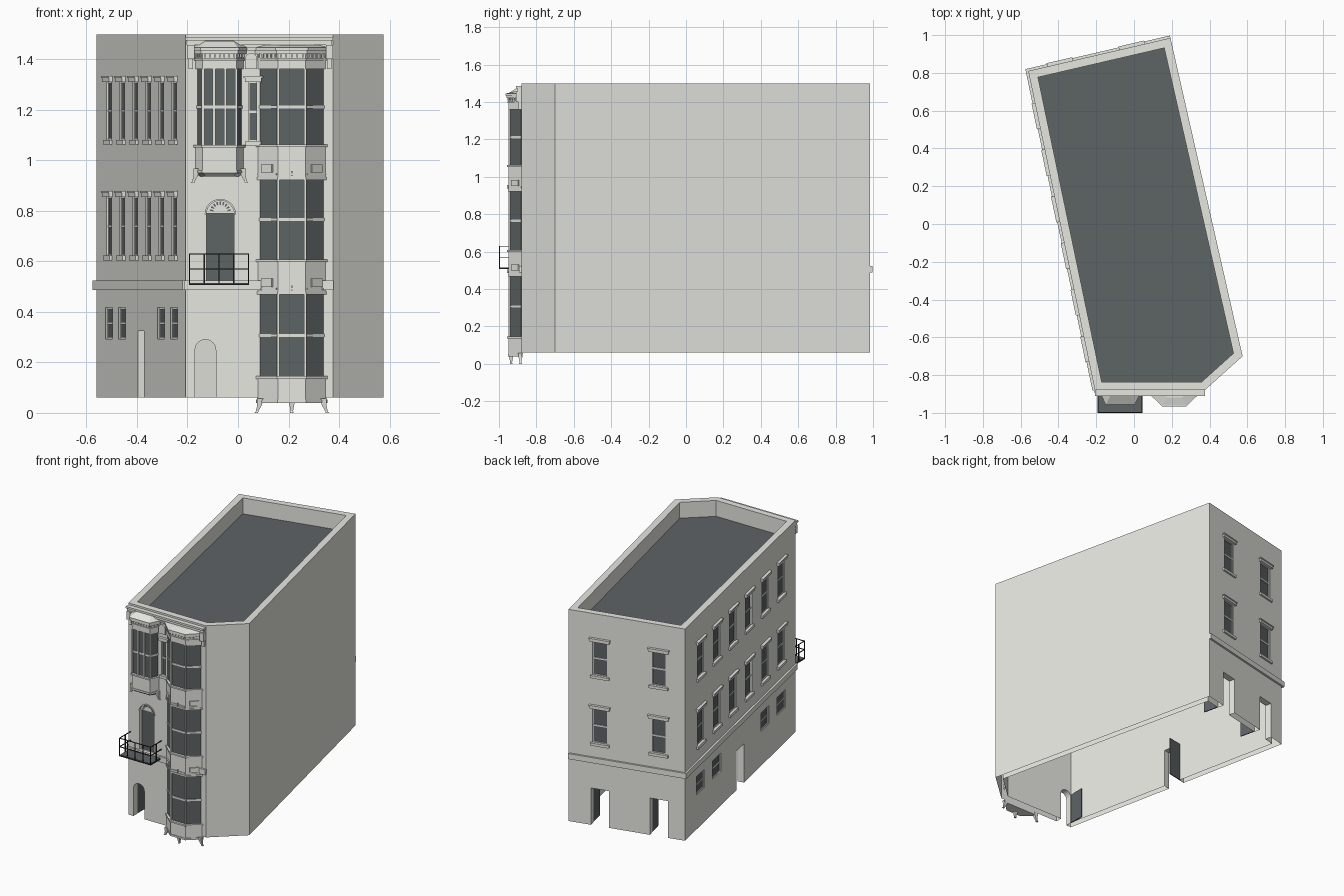
import bpy, bmesh, math
from mathutils import Vector

if "Cube" in bpy.data.objects:
    bpy.data.objects.remove(bpy.data.objects["Cube"])


def material(name, rgb):
    m = bpy.data.materials.new(name)
    m.use_nodes = True
    m.diffuse_color = (*rgb, 1)
    m.node_tree.nodes["Principled BSDF"].inputs["Base Color"].default_value = (*rgb, 1)
    return m


STONE = material("pale stone", (0.82, 0.82, 0.775))
SLATE = material("slate glass", (0.11, 0.126, 0.131))
IRON = material("black iron", (0.02, 0.022, 0.025))


def loft(bm, *loops):
    """Closed solid through loops that have equal point counts."""
    rings = [[bm.verts.new(p) for p in loop] for loop in loops]
    n = len(rings[0])
    bm.faces.new(rings[0][::-1])
    bm.faces.new(rings[-1])
    for a, b in zip(rings, rings[1:]):
        for i in range(n):
            bm.faces.new((a[i], a[(i + 1) % n], b[(i + 1) % n], b[i]))


def prism(bm, pts, z0, z1, top=None):
    loft(bm, [(x, y, z0) for x, y in pts], [(x, y, z1) for x, y in top or pts])


def finish(bm, name, mat):
    bmesh.ops.recalc_face_normals(bm, faces=bm.faces[:])
    me = bpy.data.meshes.new(name)
    bm.to_mesh(me)
    bm.free()
    me.materials.append(mat)
    ob = bpy.data.objects.new(name, me)
    bpy.context.collection.objects.link(ob)
    return ob


class Wall:
    """Local frame on a wall: s along it, d outward, z up."""
    def __init__(self, p, q, origin=None):
        p, q = Vector(p), Vector(q)
        self.length = (q - p).length
        self.u = (q - p).normalized()
        self.n = Vector((self.u.y, -self.u.x))
        self.o = Vector(origin) if origin else p

    def at(self, s, d, z):
        v = self.o + self.u * s + self.n * d
        return (v.x, v.y, z)

    def slab(self, bm, pts, d0, d1):
        loft(bm, [self.at(s, d0, z) for s, z in pts], [self.at(s, d1, z) for s, z in pts])

    def box(self, bm, s0, s1, z0, z1, d0, d1):
        self.slab(bm, [(s0, z0), (s1, z0), (s1, z1), (s0, z1)], d0, d1)


def arch(c, r, z0, spring, n=12):
    return [(c - r, z0), (c + r, z0)] + [
        (c + r * math.cos(math.pi * i / n), spring + r * math.sin(math.pi * i / n)) for i in range(n + 1)]


# Footprint, counterclockwise from the back corner
BASE, TOP, F = 0.06, 1.498, -0.88
plan = [(-0.56, 0.81), (-0.207, F), (0.375, F), (0.575, -0.70), (0.193, 0.985)]
edges = [Wall(plan[i], plan[(i + 1) % 5]) for i in range(5)]


def inset(t):
    out = []
    for i, p in enumerate(plan):
        a, b = edges[i - 1].n, edges[i].n
        out.append(tuple(Vector(p) - (a + b) * t / (1 + a.dot(b))))
    return out


side, back = edges[0], edges[4]
front = Wall(plan[1], plan[2], origin=(0, F))

# Hollow wall shell
THICK = 0.044
bm = bmesh.new()
rings = [[bm.verts.new((x, y, z)) for x, y in pts] for pts, z in
         ((plan, BASE), (plan, TOP), (inset(THICK), TOP), (inset(THICK), BASE))]
for k in range(4):
    a, b = rings[k], rings[(k + 1) % 4]
    for i in range(5):
        bm.faces.new((a[i], a[(i + 1) % 5], b[(i + 1) % 5], b[i]))
shell = finish(bm, "wall_shell", STONE)

# Flat roof behind the parapet
bm = bmesh.new()
prism(bm, inset(THICK - 0.003), 1.37, 1.39)
finish(bm, "roof_deck", SLATE)

cut, glass, trim, leaves = bmesh.new(), bmesh.new(), bmesh.new(), bmesh.new()


def window(wall, c, z0, z1, w=0.1, hood=True, bar=0.007):
    h = w / 2
    wall.box(cut, c - h, c + h, z0, z1, -0.014, 0.03)
    wall.box(glass, c - h, c + h, z0, z1, -0.016, -0.010)
    mid = (z0 + z1) / 2
    for s0, s1, a, b in ((-h, -h + bar, z0, z1), (h - bar, h, z0, z1), (-h, h, z0, z0 + bar),
                         (-h, h, z1 - bar, z1), (-h, h, mid - 0.005, mid + 0.005)):
        wall.box(trim, c + s0, c + s1, a, b, -0.012, -0.006)
    if hood:
        wall.box(trim, c - h - 0.013, c + h + 0.013, z0 - 0.018, z0, -0.012, 0.012)
        wall.box(trim, c - h - 0.015, c + h + 0.015, z1, z1 + 0.022, -0.01, 0.014)
        wall.box(trim, c - h - 0.02, c + h + 0.02, z1 + 0.016, z1 + 0.024, -0.01, 0.018)


def doorway(wall, c, h, pts, z1):
    """Opening through the wall with a dark leaf swung fully inward."""
    wall.slab(cut, pts, -0.08, 0.03)
    wall.box(leaves, c - h - 0.007, c - h - 0.001, BASE, z1, -THICK - 0.105, -THICK - 0.001)


def square_door(wall, c, z1, h=0.06):
    doorway(wall, c, h, [(c - h, 0), (c + h, 0), (c + h, z1), (c - h, z1)], z1)


# Side and back windows and doorways
ROWS = ((1.08, 1.31), (0.622, 0.855))
for i in range(6):
    s = side.length * (0.14 + 0.146 * i)
    for z0, z1 in ROWS:
        window(side, s, z0, z1)
    if i not in (2, 3):
        window(side, s, 0.293, 0.417, w=0.13, hood=False)
square_door(side, side.length * 0.5, 0.325)
for t in (0.27, 0.775):
    for z0, z1 in ROWS:
        window(back, back.length * t, z0, z1)
    square_door(back, back.length * t, 0.31)

# Front openings: arched door, balcony door with fanlight, narrow window
doorway(front, -0.129, 0.041, arch(-0.129, 0.041, 0, 0.249), 0.27)
front.slab(cut, arch(-0.07, 0.055, 0.52, 0.785), -0.034, 0.03)
window(front, 0.06, 1.075, 1.31, w=0.036, bar=0.004)
front.box(glass, -0.125, -0.015, 0.52, 0.79, -0.036, -0.026)
front.slab(trim, arch(-0.07, 0.055, 0.79, 0.795), -0.035, -0.012)
for i in range(9):
    a = math.pi * (i + 0.5) / 9
    c, s = math.cos(a), math.sin(a)
    front.slab(glass, [(-0.07 + c * r - s * w, 0.795 + s * r + c * w) for r, w in
                       ((0.028, -0.002), (0.041, -0.004), (0.041, 0.004), (0.028, 0.002))], -0.02, -0.010)
outer, inner = arch(-0.07, 0.062, 0, 0.785)[2:], arch(-0.07, 0.055, 0, 0.785)[2:]
for i in range(12):
    front.slab(trim, [outer[i], outer[i + 1], inner[i + 1], inner[i]], -0.01, 0.006)

# Belt course and front cornice
for wall, s0, s1 in ((side, -0.012, side.length), (back, 0, back.length + 0.012), (front, -0.212, 0.377)):
    wall.box(trim, s0, s1, 0.487, 0.524, -0.01, 0.013)
front.box(trim, -0.207, 0.375, 1.473, 1.486, -0.01, 0.03)
front.box(trim, -0.204, 0.37, 1.455, 1.474, -0.01, 0.02)
front.box(trim, -0.202, 0.366, 1.435, 1.445, -0.01, 0.01)
for x in (-0.187, 0.362):
    front.box(trim, x - 0.014, x + 0.014, 1.40, 1.456, -0.01, 0.03)
    front.box(trim, x - 0.009, x + 0.009, 1.36, 1.40, -0.01, 0.016)
front.slab(trim, arch(0.052, 0.024, 1.36, 1.40), -0.01, 0.012)

# Cut the openings through the shell and leave its underside open
cutter = finish(cut, "opening_cutter", STONE)
cutter.hide_render = True
mod = shell.modifiers.new("openings", "BOOLEAN")
mod.operation, mod.solver, mod.object = "DIFFERENCE", "EXACT", cutter
bpy.context.view_layer.objects.active = shell
bpy.ops.object.modifier_apply(modifier=mod.name)
bpy.data.objects.remove(cutter)
bm = bmesh.new()
bm.from_mesh(shell.data)
under = [f for f in bm.faces if f.normal.z < -0.9 and f.calc_center_median().z < BASE + 0.001]
bmesh.ops.delete(bm, geom=under, context="FACES")
bm.to_mesh(shell.data)
bm.free()
finish(glass, "window_glass", SLATE)
finish(trim, "wall_trim", STONE)
finish(leaves, "open_door_leaves", SLATE)


def claw(bm, x, y, z, lean):
    """Curved bracket below a bay, leaning outward at its foot."""
    def loop(dx, h, dz):
        return [(x + dx * lean + e * h, y + f * h, z + dz) for e, f in ((-1, -1), (1, -1), (1, 1), (-1, 1))]
    loft(bm, loop(0, 0.013, 0.012), loop(0.003, 0.009, -0.015), loop(0.012, 0.005, -0.038), loop(0.016, 0.007, -0.045))


def bay_window(name, cx, wf, wb, depth, storeys, bottom, cap, mullions=()):
    body, panes = bmesh.new(), bmesh.new()

    def pts(o):
        return [(cx - wb - o, F + 0.004), (cx - wf - o / 2, F - depth - o),
                (cx + wf + o / 2, F - depth - o), (cx + wb + o, F + 0.004)]

    corners = pts(-0.003)
    level = bottom
    for z0, z1 in storeys:
        # Spandrel, sill, head and panes of one storey
        prism(body, pts(0), level, z0)
        prism(body, pts(0.008), z0 - 0.01, z0)
        prism(body, pts(0.004), level, level + 0.012)
        prism(panes, pts(-0.008), z0, z1)
        mid = (z0 + z1) / 2
        prism(body, pts(-0.003), mid - 0.006, mid + 0.006)
        for x, y in corners + [(cx + m, F - depth + 0.004) for m in mullions]:
            r = 0.005
            prism(body, [(x - r, y - r), (x + r, y - r), (x + r, y + r), (x - r, y + r)], z0, z1)
        level = z1
    # Entablature with dentils and a sloped cap
    prism(body, pts(0), level, 1.425)
    prism(body, pts(0.006), 1.395, 1.402)
    prism(body, pts(0.012), 1.420, 1.434)
    prism(body, pts(0.018), 1.434, 1.445)
    prism(body, pts(0.014), 1.445, cap, pts(-0.03))
    p = pts(0)
    for a, b in zip(p, p[1:]):
        facet = Wall(a, b)
        n = max(2, round(facet.length / 0.02))
        for i in range(n):
            s = facet.length * (i + 0.5) / n
            facet.box(body, s - 0.003, s + 0.003, 1.407, 1.420, -0.004, 0.006)
    finish(panes, name + "_glass", SLATE)
    return body, p


# Tall bay on the right of the front
body, p = bay_window("tall_bay", 0.213, 0.055, 0.138, 0.068,
                     ((0.145, 0.468), (0.608, 0.922), (1.062, 1.36)), 0.04, 1.456)
for z in (0.515, 0.967):
    for i in range(3):
        facet = Wall(p[i], p[i + 1])
        m = facet.length / 2
        facet.box(body, 0.006, facet.length - 0.006, z - 0.026, z - 0.02, -0.004, 0.004)
        if i == 1:
            facet.box(body, m - 0.003, m + 0.003, z - 0.03, z - 0.010, -0.004, 0.008)
        else:
            facet.box(body, m - 0.028, m + 0.028, z - 0.016, z + 0.016, -0.004, 0.007)
for x, y, lean in ((0.088, -0.885, -1), (0.338, -0.885, 1), (0.213, -0.935, 0)):
    claw(body, x, y, 0.045, lean)
finish(body, "tall_bay_frame", STONE)

# Hanging bay on the left of the front
body, p = bay_window("hanging_bay", -0.073, 0.067, 0.097, 0.058,
                     ((1.06, 1.36),), 0.95, 1.472, (-0.022, 0.022))
inner = [(-0.073 + (x + 0.073) * 0.8, F + (y - F) * 0.7) for x, y in p]
prism(body, inner, 0.935, 0.95, p)
for x, lean in ((-0.164, -1), (0.018, 1)):
    claw(body, x, -0.892, 0.955, lean)
finish(body, "hanging_bay_frame", STONE)

# Iron balcony
bm = bmesh.new()
X0, X1, OUT = -0.194, 0.044, 0.12
for z in (0.57, 0.628):
    front.box(bm, X0, X1, z - 0.002, z + 0.002, OUT - 0.005, OUT)
    for x in (X0, X1 - 0.005):
        front.box(bm, x, x + 0.005, z - 0.002, z + 0.002, 0, OUT)
for i in range(5):
    x = X0 + (X1 - X0 - 0.005) * i / 4
    front.box(bm, x, x + 0.005, 0.51, 0.63, OUT - 0.005, OUT)
for x in (X0, X1 - 0.005):
    front.box(bm, x, x + 0.005, 0.51, 0.63, 0.055, 0.06)
front.box(bm, X0, X1, 0.506, 0.511, 0, OUT)
finish(bm, "balcony_railing", IRON)
bm = bmesh.new()
front.box(bm, X0 + 0.004, X1 - 0.004, 0.511, 0.515, 0, OUT - 0.004)
finish(bm, "balcony_floor", SLATE)
